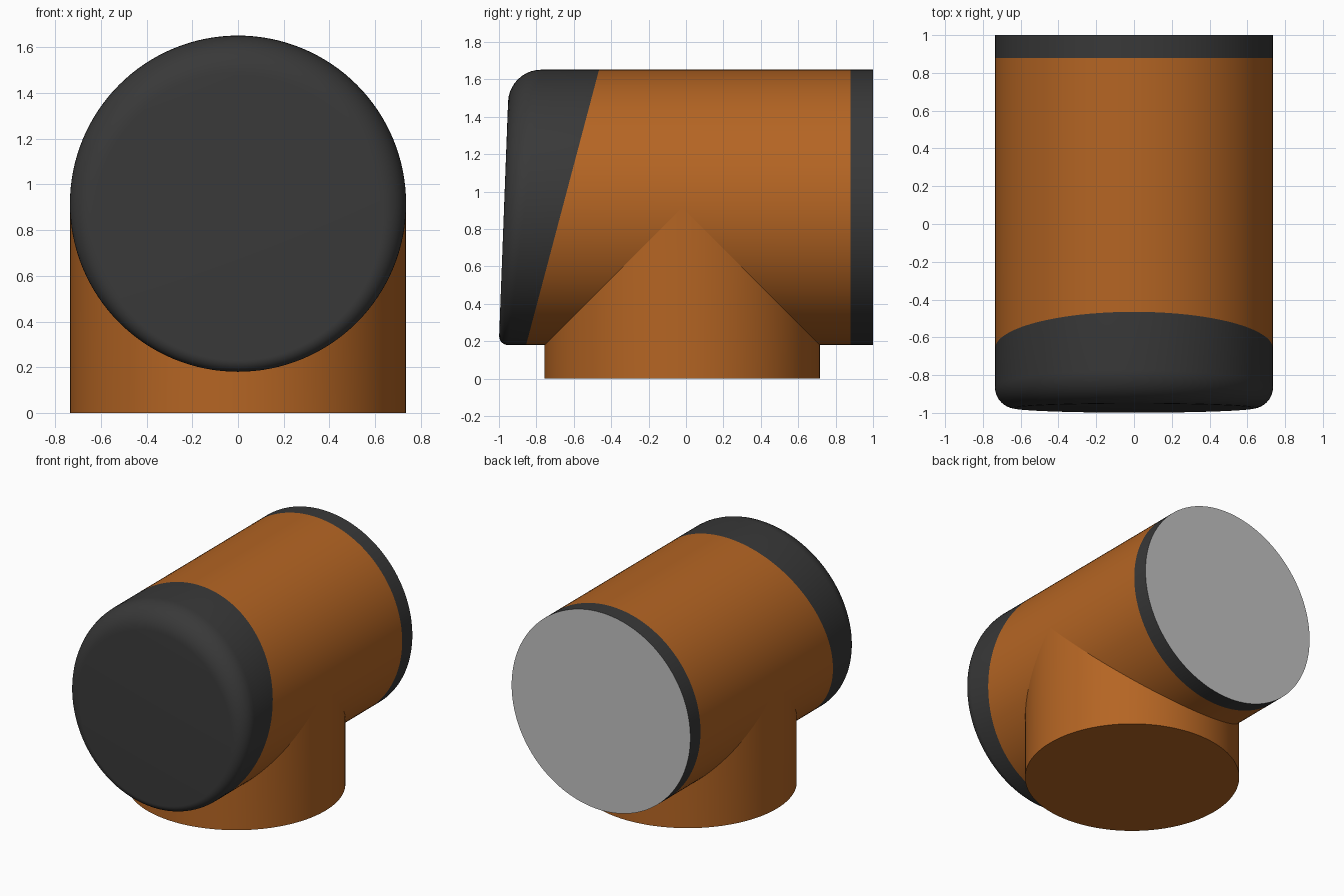
import bpy, bmesh
from math import sin, cos, pi, sqrt, radians

if "Cube" in bpy.data.objects:
    bpy.data.objects.remove(bpy.data.objects["Cube"])

R = 0.736        # radius of both tubes
AXIS = 0.916     # height of the horizontal tube's axis
BASE_Y = -0.02   # centre of the upright tube
N = 128
ANGLES = [2 * pi * i / N for i in range(N)]


def material(name, rgb):
    m = bpy.data.materials.new(name)
    m.use_nodes = True
    m.diffuse_color = (*rgb, 1)
    m.node_tree.nodes["Principled BSDF"].inputs["Base Color"].default_value = (*rgb, 1)
    return m


ORANGE = material("orange", (0.46, 0.13, 0.017))
DARK = material("dark grey", (0.04, 0.04, 0.04))
GREY = material("light grey", (0.54, 0.54, 0.54))


def loft(name, rings, mat, cap_first=False, cap_last=False):
    """Skin a row of closed rings, with optional end faces."""
    bm = bmesh.new()
    rows = [[bm.verts.new(p) for p in ring] for ring in rings]
    for a, b in zip(rows, rows[1:]):
        for i in range(N):
            j = (i + 1) % N
            bm.faces.new((a[i], a[j], b[j], b[i]))
    if cap_first:
        bm.faces.new(rows[0][::-1])
    if cap_last:
        bm.faces.new(rows[-1])
    bmesh.ops.recalc_face_normals(bm, faces=bm.faces)
    mesh = bpy.data.meshes.new(name)
    bm.to_mesh(mesh)
    bm.free()
    mesh.materials.append(mat)
    ob = bpy.data.objects.new(name, mesh)
    bpy.context.collection.objects.link(ob)
    bpy.ops.object.select_all(action="DESELECT")
    ob.select_set(True)
    bpy.context.view_layer.objects.active = ob
    bpy.ops.object.shade_smooth_by_angle(angle=radians(35))
    return ob


def tube_ring(y_of_z):
    """Ring on the horizontal tube; y may vary with height."""
    return [(R * cos(a), y_of_z(AXIS + R * sin(a)), AXIS + R * sin(a)) for a in ANGLES]


def slant(z):
    return -0.855 + 0.265 * (z - 0.18)


def face_y(z):
    return -1.0 + 0.038 * (z - 0.2)


def rounded_ring(t):
    """Ring of the front edge rounding, wider towards the top."""
    ring = []
    for a in ANGLES:
        r = 0.11 + 0.06 * sin(a)
        rad = R - r * (1 - sin(t))
        z = AXIS + rad * sin(a)
        ring.append((rad * cos(a), face_y(z) + r * (1 - cos(t)), z))
    return ring


# Front cap: tilted face, rounded edge and slanted rear border
STEPS = 10
cap_rings = [rounded_ring(pi / 2 * i / STEPS) for i in range(STEPS + 1)]
loft("front_cap", cap_rings + [tube_ring(slant)], DARK, cap_first=True)

# Horizontal tube, rear band and end disc
rear = tube_ring(lambda z: 0.88)
end = tube_ring(lambda z: 1.0)
loft("main_tube", [tube_ring(slant), rear], ORANGE)
loft("rear_band", [rear, end], DARK)
end_disc = loft("end_disc", [end], GREY, cap_last=True)
if end_disc.data.polygons[0].normal.y < 0:
    end_disc.data.flip_normals()

# Upright tube, mitred to the horizontal one
foot = [(R * cos(a), BASE_Y + R * sin(a), 0) for a in ANGLES]
joint = [(x, y, AXIS - abs(y - BASE_Y)) for x, y, z in foot]
loft("base_tube", [foot, joint], ORANGE, cap_first=True)
